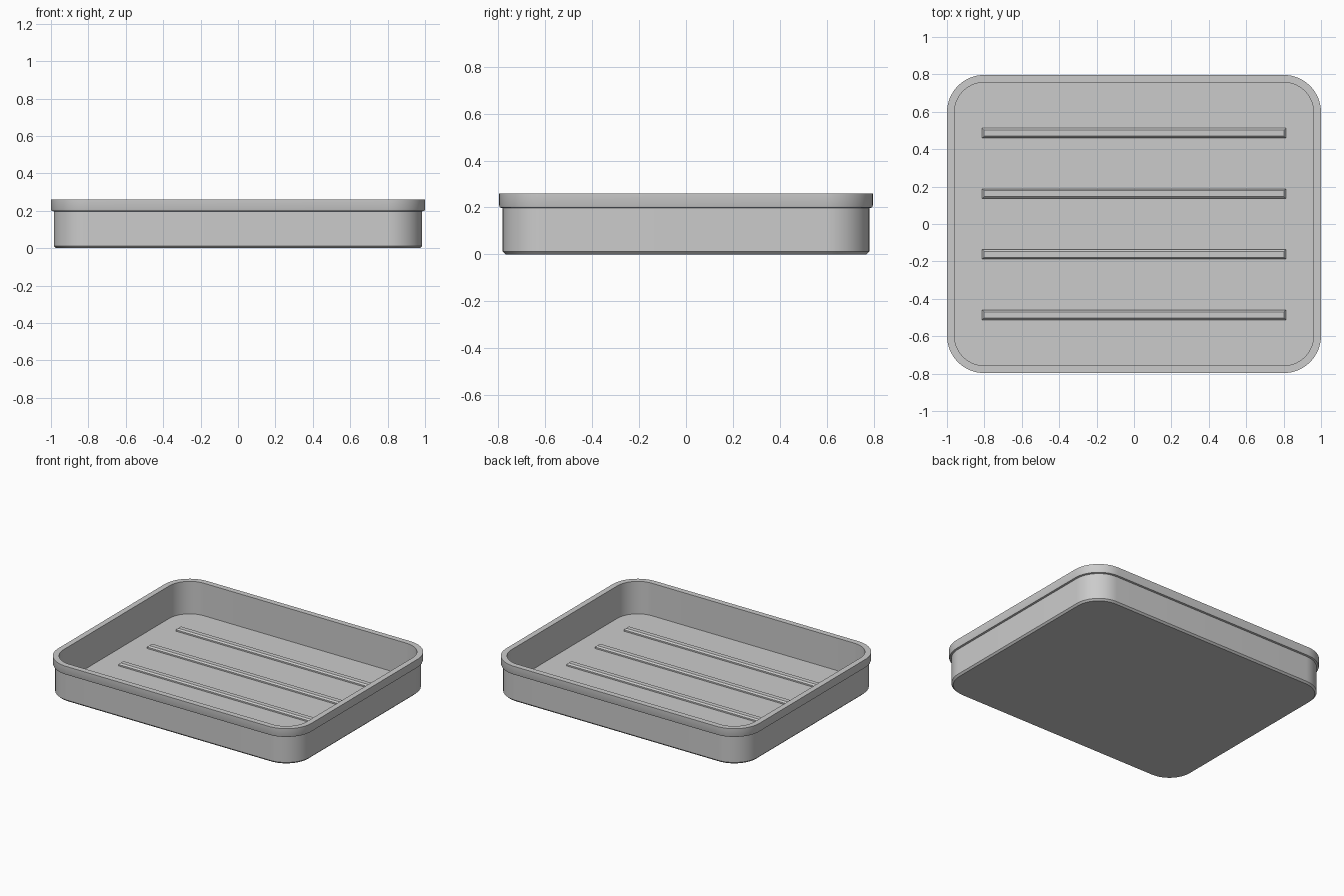
import bpy, bmesh, math

if "Cube" in bpy.data.objects:
    bpy.data.objects.remove(bpy.data.objects["Cube"], do_unlink=True)

HALF_X, HALF_Y, RADIUS = 1.0, 0.797, 0.2
HEIGHT, FLOOR = 0.26, 0.028

grey = bpy.data.materials.new("plain grey")
grey.use_nodes = True
colour = (0.6, 0.6, 0.6, 1)
grey.diffuse_color = colour
grey.node_tree.nodes["Principled BSDF"].inputs["Base Color"].default_value = colour


def finish(bm, name):
    bmesh.ops.recalc_face_normals(bm, faces=bm.faces)
    mesh = bpy.data.meshes.new(name)
    bm.to_mesh(mesh)
    bm.free()
    mesh.materials.append(grey)
    obj = bpy.data.objects.new(name, mesh)
    bpy.context.collection.objects.link(obj)
    return obj


def rounded_ring(bm, inset, z, segments=16):
    """Rounded rectangle, inset from the outermost outline."""
    r = RADIUS - inset
    ring = []
    for corner, (sx, sy) in enumerate([(1, 1), (-1, 1), (-1, -1), (1, -1)]):
        for i in range(segments + 1):
            a = (corner + i / segments) * math.pi / 2
            ring.append(bm.verts.new((sx * (HALF_X - RADIUS) + r * math.cos(a),
                                      sy * (HALF_Y - RADIUS) + r * math.sin(a), z)))
    return ring


# Tray: wall profile as (inset, height) from underside, over the rim, to the floor
profile = [(0.027, 0), (0.015, 0.012), (0.015, 0.197), (0.003, 0.2), (0, 0.208),
           (0, HEIGHT), (0.04, HEIGHT), (0.04, FLOOR)]
bm = bmesh.new()
rings = [rounded_ring(bm, inset, z) for inset, z in profile]
for low, high in zip(rings, rings[1:]):
    for i in range(len(low)):
        j = (i + 1) % len(low)
        bm.faces.new((low[i], low[j], high[j], high[i]))
bm.faces.new(rings[0])
bm.faces.new(rings[-1])
tray = finish(bm, "tray")
bpy.context.view_layer.objects.active = tray
tray.select_set(True)
bpy.ops.object.shade_smooth_by_angle(angle=math.radians(25))
tray.select_set(False)

# Raised drainage ribs with chamfered tops, set slightly into the floor
for n in range(4):
    bm = bmesh.new()
    bmesh.ops.create_cube(bm, size=1)
    bmesh.ops.scale(bm, vec=(1.624, 0.052, 0.03), verts=bm.verts)
    top = [e for e in bm.edges if all(v.co.z > 0 for v in e.verts)]
    bmesh.ops.bevel(bm, geom=top, offset=0.01, segments=1, affect='EDGES')
    rib = finish(bm, f"drain_rib_{n + 1}")
    rib.location = (0, (n - 1.5) * 0.324, FLOOR + 0.005)
